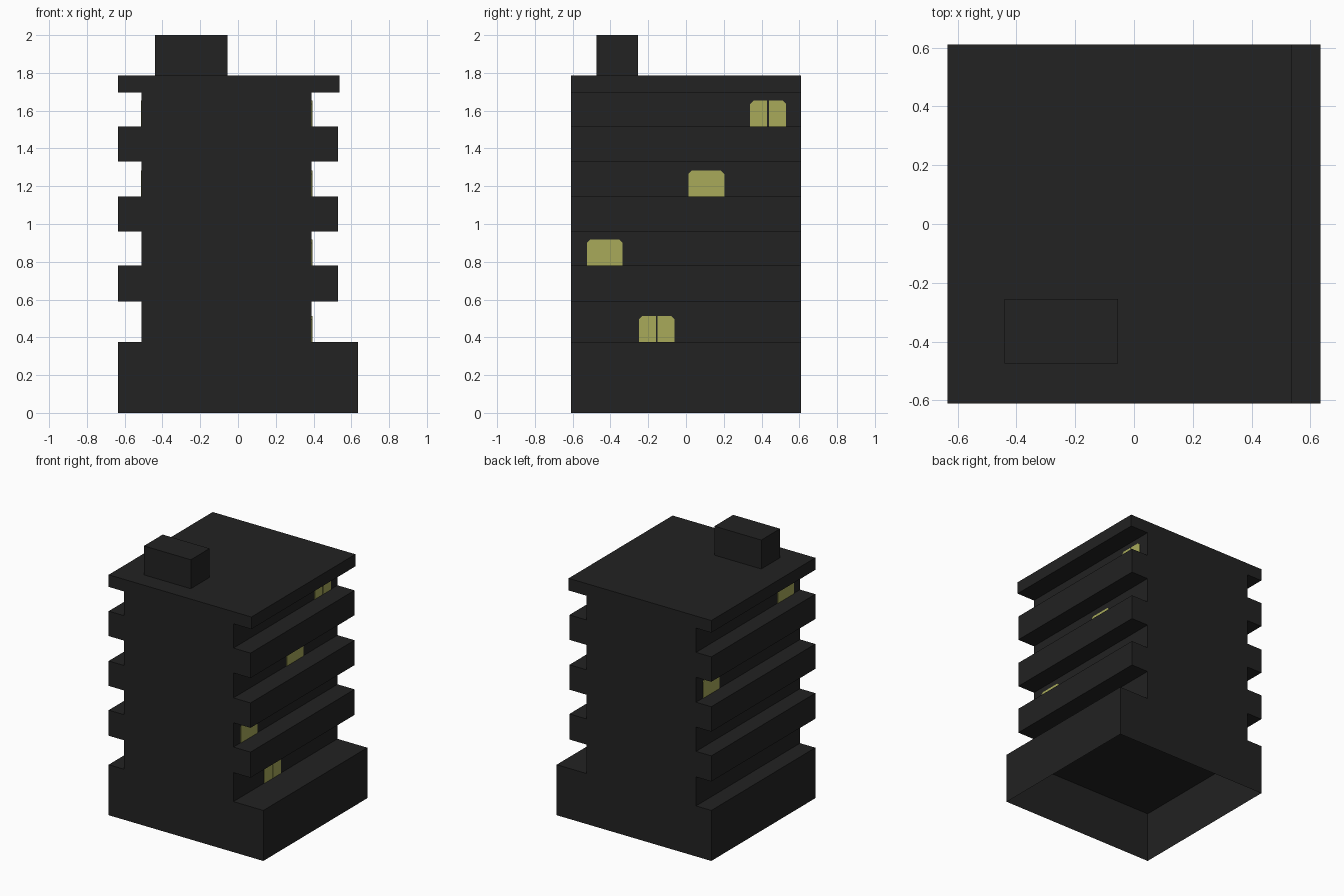
import bpy, bmesh

if "Cube" in bpy.data.objects:
    bpy.data.objects.remove(bpy.data.objects["Cube"])

HALF_Y = 0.61
BASE_TOP = 0.375
WALL_L, WALL_R = -0.51, 0.39


def material(name, rgb):
    m = bpy.data.materials.new(name)
    m.diffuse_color = (*rgb, 1.0)
    m.use_nodes = True
    m.node_tree.nodes["Principled BSDF"].inputs["Base Color"].default_value = m.diffuse_color
    return m


DARK = material("charcoal", (0.016, 0.016, 0.016))
GLOW = material("window yellow", (0.392, 0.402, 0.102))


def finish(name, bm, mat):
    bmesh.ops.recalc_face_normals(bm, faces=bm.faces)
    me = bpy.data.meshes.new(name)
    bm.to_mesh(me)
    bm.free()
    me.materials.append(mat)
    ob = bpy.data.objects.new(name, me)
    bpy.context.collection.objects.link(ob)
    return ob


def extrude(bm, points, offset):
    """Make a flat polygon and extrude it into a closed solid."""
    face = bm.faces.new([bm.verts.new(p) for p in points])
    r = bmesh.ops.extrude_face_region(bm, geom=[face], use_keep_orig=True)
    moved = [v for v in r["geom"] if isinstance(v, bmesh.types.BMVert)]
    bmesh.ops.translate(bm, verts=moved, vec=offset)


def box(name, x0, x1, y0, y1, z0, z1):
    """Box with an open underside."""
    bm = bmesh.new()
    extrude(bm, [(x0, y0, z0), (x1, y0, z0), (x1, y1, z0), (x0, y1, z0)], (0, 0, z1 - z0))
    bottom = [f for f in bm.faces if all(abs(v.co.z - z0) < 1e-5 for v in f.verts)]
    bm.normal_update()
    bmesh.ops.recalc_face_normals(bm, faces=bm.faces)
    bmesh.ops.delete(bm, geom=bottom, context='FACES_ONLY')
    return finish(name, bm, DARK)


# Ground floor, hollow from below
box("ground_floor", -0.635, 0.635, -HALF_Y, HALF_Y, 0, BASE_TOP)

# Tower with balconies and roof: one stepped profile extruded along y
steps = [(0.59, 0.78, 0.53), (0.96, 1.145, 0.53), (1.33, 1.515, 0.53), (1.695, 1.785, 0.537)]
right, left = [(WALL_R, BASE_TOP)], [(WALL_L, BASE_TOP)]
for z0, z1, reach in steps:
    right += [(WALL_R, z0), (reach, z0), (reach, z1)]
    left += [(WALL_L, z0), (-0.635, z0), (-0.635, z1)]
    if z1 < 1.7:
        right.append((WALL_R, z1))
        left.append((WALL_L, z1))
bm = bmesh.new()
extrude(bm, [(x, -HALF_Y, z) for x, z in right + left[::-1]], (0, 2 * HALF_Y, 0))
finish("tower", bm, DARK)

# Roof hut
box("roof_hut", -0.44, -0.055, -0.475, -0.255, 1.785, 2.0)


# Lit windows: thin plates on the side walls, some split into two panes
def window(name, side, yc, z, split):
    bm = bmesh.new()
    x = WALL_R if side > 0 else WALL_L
    w, h, c = 0.095, 0.138, 0.018
    gap = 0.005 if split else 0.0
    for s in (-1, 1):
        pts = [(gap, 0), (w, 0), (w, h - c), (w - c, h), (gap, h)]
        extrude(bm, [(x, yc + s * a, z + b) for a, b in pts], (side * 0.004, 0, 0))
    finish(name, bm, GLOW)


window("right_window_1", 1, -0.155, 0.375, True)
window("right_window_2", 1, -0.43, 0.78, False)
window("right_window_3", 1, 0.108, 1.145, False)
window("right_window_4", 1, 0.435, 1.515, True)
window("left_window_3", -1, 0.435, 1.145, False)
window("left_window_4", -1, -0.44, 1.515, False)
